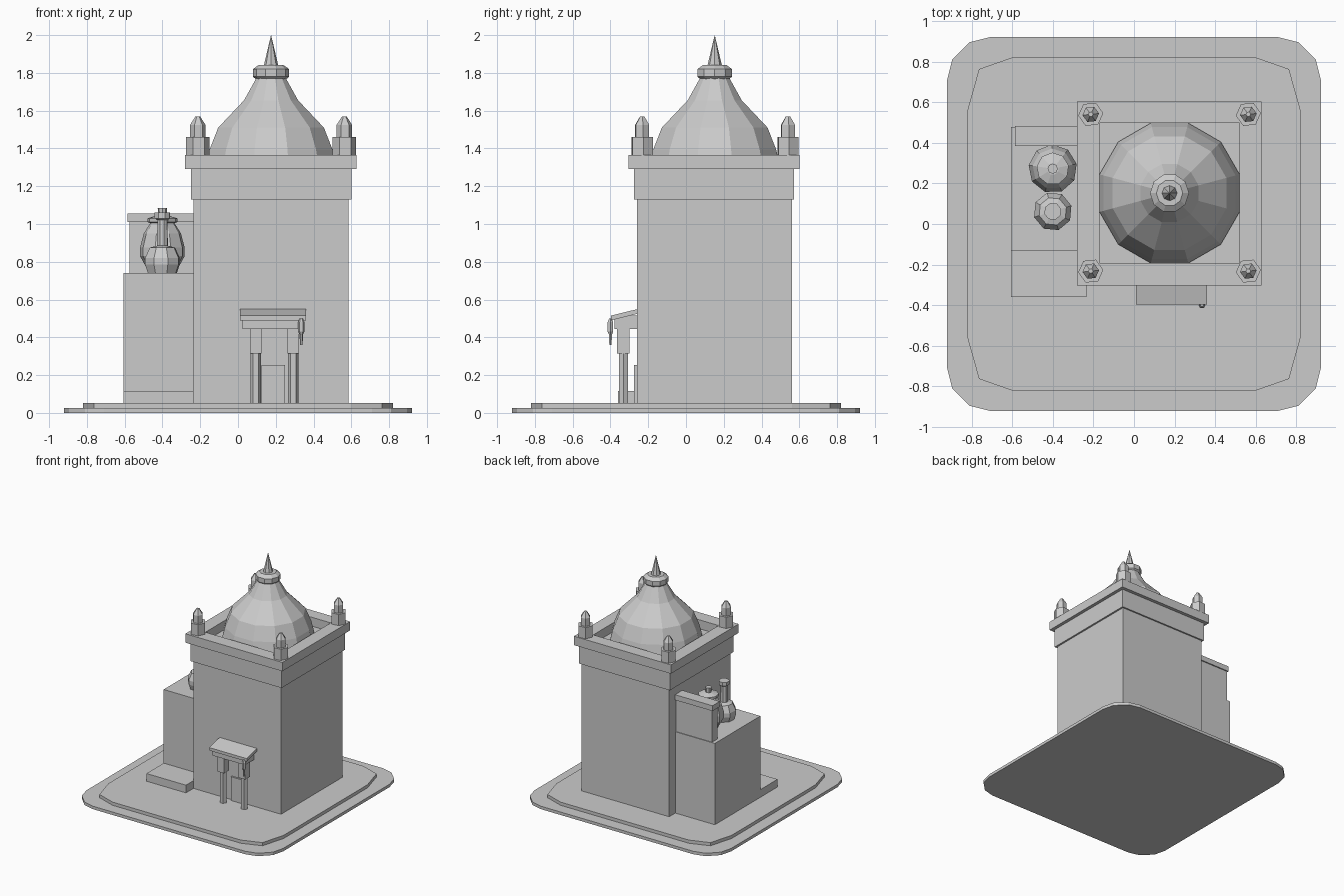
import bpy, math

if "Cube" in bpy.data.objects:
    bpy.data.objects.remove(bpy.data.objects["Cube"])


def mesh(name, verts, faces):
    me = bpy.data.meshes.new(name)
    me.from_pydata(verts, [], faces)
    me.update()
    ob = bpy.data.objects.new(name, me)
    bpy.context.collection.objects.link(ob)
    return ob


def prism(name, pts, z0, z1):
    n = len(pts)
    verts = [(x, y, z) for z in (z0, z1) for x, y in pts]
    faces = [(i, (i + 1) % n, (i + 1) % n + n, i + n) for i in range(n)]
    return mesh(name, verts, faces + [tuple(range(n))[::-1], tuple(range(n, 2 * n))])


def box(name, x0, x1, y0, y1, z0, z1):
    return prism(name, [(x0, y0), (x1, y0), (x1, y1), (x0, y1)], z0, z1)


def lathe(name, cx, cy, profile, n, turn=0.0):
    """Faceted revolved shape from (radius, z) pairs, bottom to top."""
    verts = [(cx + r * math.cos(turn + math.tau * i / n),
              cy + r * math.sin(turn + math.tau * i / n), z)
             for r, z in profile for i in range(n)]
    faces = [(k * n + i, k * n + (i + 1) % n, (k + 1) * n + (i + 1) % n, (k + 1) * n + i)
             for k in range(len(profile) - 1) for i in range(n)]
    top = (len(profile) - 1) * n
    return mesh(name, verts, faces + [tuple(range(n))[::-1], tuple(range(top, top + n))])


def mirrored(corner):
    """Full outline from the points of the +x +y corner (counter-clockwise)."""
    rev = corner[::-1]
    return (corner + [(-x, y) for x, y in rev]
            + [(-x, -y) for x, y in corner] + [(x, -y) for x, y in rev])


# Stepped ground slabs
prism("ground_slab", mirrored([(.92, .71), (.895, .81), (.81, .895), (.71, .92)]), 0, .025)
prism("upper_slab", mirrored([(.82, .56), (.763, .763), (.6, .82)]), .025, .052)

# Tower body and band
box("tower_body", -.235, .585, -.26, .56, .05, 1.13)
box("tower_band", -.25, .6, -.275, .573, 1.13, 1.29)

# Parapet ring around the recessed roof
outer = [(-.28, -.304), (.628, -.304), (.628, .602), (-.28, .602)]
inner = [(-.17, -.193), (.52, -.193), (.52, .497), (-.17, .497)]
ring = [(x, y, z) for z in (1.29, 1.365) for loop in (outer, inner) for x, y in loop]
faces = []
for i in range(4):
    j = (i + 1) % 4
    faces += [(i, j, j + 8, i + 8), (j + 4, i + 4, i + 12, j + 12),
              (i + 8, j + 8, j + 12, i + 12), (j, i, i + 4, j + 4)]
mesh("parapet", ring, faces)

# Dome, collar and spire (radii measured to the flats)
CX, CY = .175, .152
k = 1 / math.cos(math.pi / 12)
dome = [(.345, 1.29), (.345, 1.31), (.325, 1.395), (.28, 1.51), (.143, 1.655), (.082, 1.765), (.075, 1.79)]
lathe("dome", CX, CY, [(r * k, z) for r, z in dome], 12, math.pi / 12)
lathe("collar", CX, CY, [(.078, 1.765), (.096, 1.78), (.096, 1.82), (.065, 1.842)], 10)
lathe("spire", CX, CY, [(.038, 1.84), (.001, 1.997)], 8)

# Corner pinnacles
for x in (-.213, .563):
    for y in (-.232, .54):
        lathe("pinnacle_base", x, y, [(.062, 1.365), (.062, 1.46)], 6, .1)
        lathe("pinnacle_tip", x, y, [(.041, 1.46), (.041, 1.525), (.012, 1.57)], 6, .1)

# Side annex with step, back panel and cap
box("annex", -.605, -.23, -.13, .478, .05, .74)
box("annex_step", -.605, -.235, -.36, -.13, .05, .117)
box("annex_back_panel", -.575, -.23, .4, .472, .74, 1.01)
box("annex_panel_cap", -.585, -.23, .385, .482, 1.01, 1.055)

# Jars on the annex
lathe("large_jar", -.4, .272, [(.07, .74), (.12, .83), (.12, .875), (.1, .95), (.065, 1.005),
                               (.08, 1.01), (.08, 1.03), (.03, 1.045)], 9, .2)
lathe("large_jar_knob", -.4, .272, [(.022, 1.03), (.025, 1.085)], 8)
lathe("small_jar", -.4, .062, [(.08, .74), (.096, .785), (.096, .82), (.07, .875), (.03, .885),
                               (.028, 1.02), (.043, 1.03), (.043, 1.06)], 8, .3)

# Front porch: sloping roof, beam, posts and door
roof = [(-.397, .49), (-.397, .515), (-.255, .55), (-.255, .525)]
mesh("porch_roof", [(x, y, z) for x in (.01, .36) for y, z in roof],
     [(0, 1, 2, 3), (7, 6, 5, 4)] + [(i, i + 4, (i + 1) % 4 + 4, (i + 1) % 4) for i in range(4)])
box("porch_beam", .025, .33, -.378, -.255, .445, .515)
for x in (.094, .292):
    box("post_capital", x - .031, x + .031, -.365, -.298, .315, .445)
    lathe("porch_post", x, -.331, [(.028, .05), (.028, .315)], 6)
box("door", .125, .25, -.275, -.25, .05, .253)

# Hanging lantern
lathe("lantern", .335, -.4, [(.007, .36), (.009, .415), (.017, .43), (.017, .48), (.008, .5)], 6)
